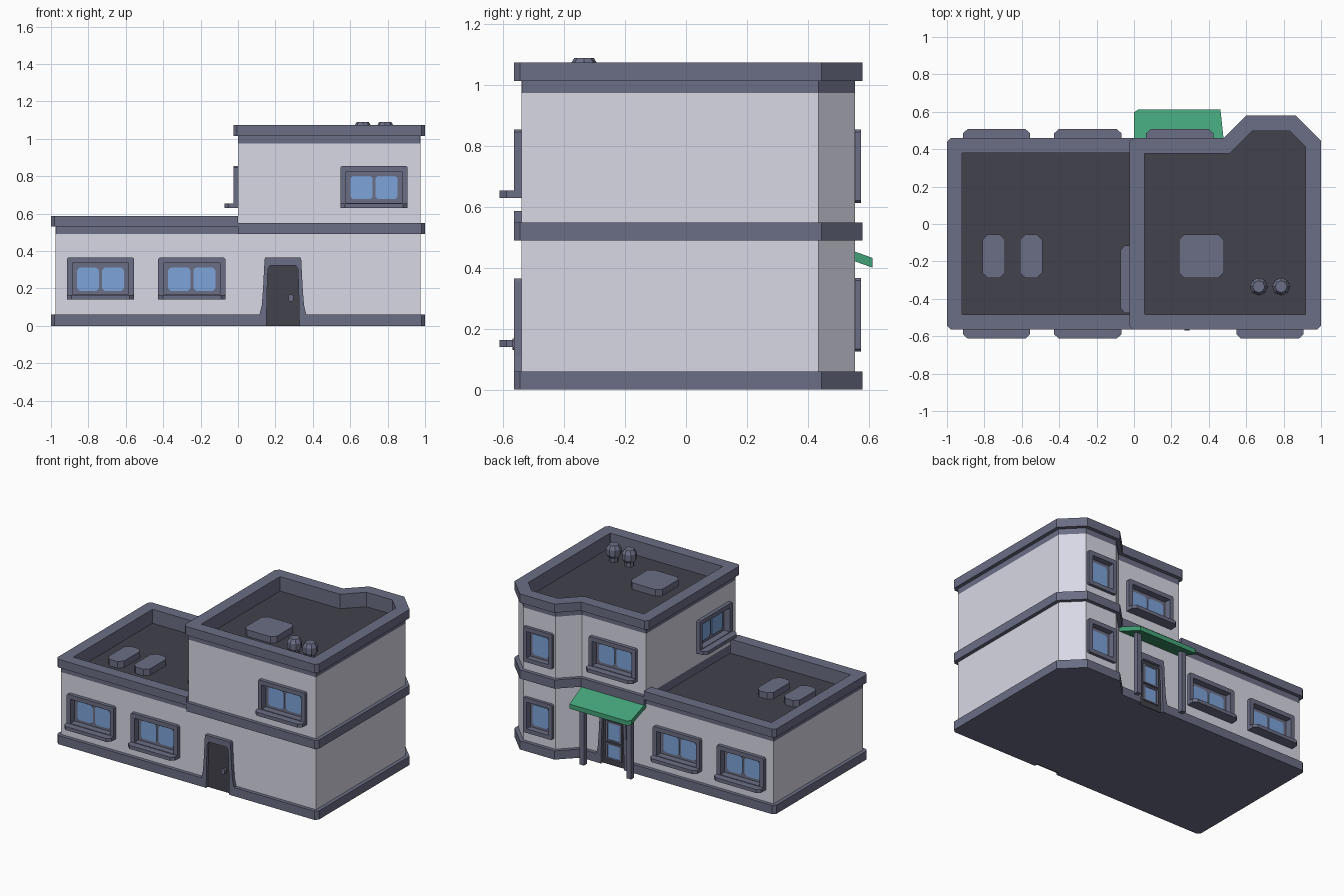
import bpy, bmesh, math
from mathutils import Matrix, Vector

if "Cube" in bpy.data.objects:
    bpy.data.objects.remove(bpy.data.objects["Cube"])


def material(name, rgb):
    m = bpy.data.materials.new(name)
    m.diffuse_color = (*rgb, 1)
    m.use_nodes = True
    m.node_tree.nodes["Principled BSDF"].inputs["Base Color"].default_value = m.diffuse_color
    return m


WALL = material("pale grey wall", (0.69, 0.69, 0.79))
TRIM = material("slate trim", (0.147, 0.157, 0.232))
DARK = material("charcoal", (0.054, 0.055, 0.072))
GLASS = material("blue glass", (0.21, 0.37, 0.70))
GREEN = material("green canopy", (0.056, 0.37, 0.19))
ID = Matrix.Identity(4)


# ---------- mesh helpers ----------
def finish(name, bm, mats, mtx):
    bmesh.ops.recalc_face_normals(bm, faces=bm.faces)
    me = bpy.data.meshes.new(name)
    bm.to_mesh(me)
    bm.free()
    for m in mats:
        me.materials.append(m)
    me.transform(mtx)
    ob = bpy.data.objects.new(name, me)
    bpy.context.collection.objects.link(ob)
    return ob


def loft(name, loops, mat, top=None, mtx=ID):
    """Stack of (outline, z) loops, capped at both ends."""
    bm = bmesh.new()
    rows = [[bm.verts.new((x, y, z)) for x, y in poly] for poly, z in loops]
    n = len(rows[0])
    for a, b in zip(rows, rows[1:]):
        for i in range(n):
            j = (i + 1) % n
            bm.faces.new((a[i], a[j], b[j], b[i]))
    bm.faces.new(rows[0][::-1])
    bm.faces.new(rows[-1]).material_index = 1 if top else 0
    return finish(name, bm, [mat, top] if top else [mat], mtx)


def prism(name, poly, z0, z1, mat, top=None, mtx=ID):
    return loft(name, [(poly, z0), (poly, z1)], mat, top, mtx)


def ring(name, outer, inner, z0, z1, mat, closed=True, mtx=ID):
    """Band between two matching outlines; open bands get end caps."""
    bm = bmesh.new()
    n = len(outer)
    ob, ot, ib, it = [[bm.verts.new((x, y, z)) for x, y in p]
                      for p, z in ((outer, z0), (outer, z1), (inner, z0), (inner, z1))]
    for i in range(n if closed else n - 1):
        j = (i + 1) % n
        for a, b in ((ob, ot), (ot, it), (it, ib), (ib, ob)):
            bm.faces.new((a[i], a[j], b[j], b[i]))
    if not closed:
        for k in (0, n - 1):
            bm.faces.new((ob[k], ot[k], it[k], ib[k]))
    return finish(name, bm, [mat], mtx)


# ---------- outline helpers ----------
def rect(x0, y0, x1, y1):
    return [(x0, y0), (x1, y0), (x1, y1), (x0, y1)]


def inset(poly, d):
    out, n = [], len(poly)
    for i in range(n):
        p, a, b = Vector(poly[i]), Vector(poly[i - 1]), Vector(poly[(i + 1) % n])
        e, f = (p - a).normalized(), (b - p).normalized()
        n1, n2 = Vector((-e.y, e.x)), Vector((-f.y, f.x))
        out.append(tuple(p + (n1 + n2) * d / (1 + n1.dot(n2))))
    return out


def chamfer(poly, c, test=lambda x: True):
    """Cut the right-angled corners whose x passes the test."""
    out, n = [], len(poly)
    for i in range(n):
        p, a, b = Vector(poly[i]), Vector(poly[i - 1]), Vector(poly[(i + 1) % n])
        e, f = (a - p).normalized(), (b - p).normalized()
        if abs(e.dot(f)) < 0.01 and test(p.x):
            out += [tuple(p + e * c), tuple(p + f * c)]
        else:
            out.append(tuple(p))
    return out


DOOR_X = 0.24


def footprint(xl, notch=False):
    """Plan with the angled bay at the back right, optional door gaps."""
    a, b = DOOR_X - 0.1, DOOR_X + 0.1
    front = [(a, -.565), (a, -.54), (b, -.54), (b, -.565)] if notch else []
    back = [(b, .46), (b, .435), (a, .435), (a, .46)] if notch else []
    return ([(xl, -.565)] + front + [(1, -.565), (1, .445), (.865, .58), (.6, .58), (.48, .46)]
            + back + [(xl, .46)])


# ---------- lower storey ----------
prism("base_plinth", chamfer(footprint(-1, True), .02, lambda x: abs(x) > .99), 0, .06, TRIM)
lower_walls = prism("lower_walls", inset(footprint(-1), .025), .06, .49, WALL, DARK)

left = [(0, .46), (-1, .46), (-1, -.565), (0, -.565)]   # ends at the taller block


def left_path(d, c):
    p = [(0 if x > -.5 else x, y) for x, y in inset(left, d)]
    return chamfer(p, c, lambda x: x < -.5)


ring("left_frieze", left_path(.025, .001), left_path(.08, .001), .49, .53, TRIM, closed=False)
ring("left_parapet", left_path(0, .02), left_path(.08, .001), .53, .587, TRIM, closed=False)

# ---------- upper storey ----------
upper = footprint(-.025)
upper_wall = inset(upper, .025)
inner = chamfer(inset(upper, .082), .001)
prism("storey_band", chamfer(footprint(0), .02, lambda x: x > .9), .49, .55, TRIM)
upper_walls = prism("upper_walls", upper_wall, .55, .975, WALL, DARK)
ring("upper_frieze", chamfer(upper_wall, .001), inner, .975, 1.015, TRIM)
ring("upper_parapet", chamfer(upper, .02), inner, 1.015, 1.075, TRIM)


# ---------- windows, recessed into the walls ----------
def place(x, y, z, turn):
    return Matrix.Translation((x, y, z)) @ Matrix.Rotation(math.radians(turn), 4, 'Z')


UPRIGHT = Matrix.Rotation(math.pi / 2, 4, 'X')


def window(name, x, y, z, turn, w=.36, h=.225, panes=(-.067, .067), pw=.118, sill=True):
    plan = place(x, y, z, turn)
    m = plan @ UPRIGHT
    hw = w / 2
    opening = rect(-hw + .03, .028, hw - .03, h - .03)
    cutter = prism(name + "_cutter", opening, -.035, .03, TRIM, mtx=m)
    cutter.hide_render = True
    cutter.hide_viewport = True
    cut = (upper_walls if z > .5 else lower_walls).modifiers.new(name, 'BOOLEAN')
    cut.operation, cut.solver, cut.object = 'DIFFERENCE', 'EXACT', cutter
    cut.material_mode = 'TRANSFER'
    ring(name + "_frame", chamfer(rect(-hw, 0, hw, h), .008),
         chamfer(opening, .001), 0, .025 if sill else .02, TRIM, mtx=m)
    prism(name + "_sash", inset(opening, -.005), -.045, -.02, TRIM, mtx=m)
    for px in panes:
        prism(name + "_pane", chamfer(rect(px - pw / 2, .047, px + pw / 2, h - .053), .014),
              -.022, -.015, GLASS, mtx=m)
    if sill:
        prism(name + "_sill", [(-hw, 0), (-hw, -.05), (-hw + .025, -.072),
                               (hw - .025, -.072), (hw, -.05), (hw, 0)], 0, .024, TRIM, mtx=plan)


for i, x in enumerate((-.735, -.247)):
    window(f"front_window_{i}", x, -.54, .14, 0)
    window(f"back_window_{i}", x, .435, .14, 180)
window("upper_front_window", .727, -.54, .63, 0)
window("upper_back_window", .245, .435, .63, 180)
window("upper_side_window", 0, -.295, .63, -90)
for i, z in enumerate((.125, .613)):
    window(f"bay_window_{i}", .733, .555, z, 180, w=.225, h=.242, panes=(0,), pw=.125, sill=False)


# ---------- doors ----------
def door(name, y, turn):
    m = place(DOOR_X, y, 0, turn) @ UPRIGHT
    o = [(-.125, 0), (-.125, .06), (-.113, .11), (-.106, .2), (-.098, .355), (-.094, .365)]
    i = [(-.088, 0), (-.087, .06), (-.086, .11), (-.084, .2), (-.08, .305), (-.068, .323)]
    o, i = [p + [(-x, z) for x, z in reversed(p)] for p in (o, i)]
    ring(name + "_surround", o, i, 0, .025, TRIM, closed=False, mtx=m)
    prism(name + "_leaf", i, -.005, .006, DARK, mtx=m)
    return m


m = door("front_door", -.54, 0)
prism("front_door_handle", chamfer(rect(.03, .13, .056, .168), .008), .004, .03, TRIM, mtx=m)
m = door("back_door", .435, 180)
for z0, z1 in ((.05, .14), (.175, .29)):
    ring("back_door_panel", rect(-.062, z0 - .01, .062, z1 + .01), rect(-.045, z0, .045, z1),
         .004, .014, TRIM, mtx=m)
    prism("back_door_glass", rect(-.046, z0, .046, z1), .004, .01, GLASS, mtx=m)

# ---------- porch canopy on posts ----------
slope = Matrix(((1, 0, 0, 0), (0, 1, 0, 0), (0, -.36, 1, .465 + .36 * .435), (0, 0, 0, 1)))
prism("canopy", [(0, .43), (.482, .43), (.462, .612), (.022, .612), (0, .597)], 0, .032, GREEN, mtx=slope)
for x in (.055, .415):
    prism("canopy_post", rect(x - .017, .513, x + .017, .547), 0, .44, TRIM)

# ---------- roof details ----------
for x0, x1, z in ((-.81, -.69, .49), (-.61, -.49, .49), (.24, .48, .975)):
    prism("roof_hatch", chamfer(rect(x0, -.29, x1, -.055), .03), z, z + .045, TRIM)


def octagon(x, y, r):
    return [(x + r * math.cos(k * math.pi / 4), y + r * math.sin(k * math.pi / 4)) for k in range(8)]


for x in (.667, .787):
    prof = ((.03, .975), (.03, 1.0), (.048, 1.025), (.048, 1.065), (.032, 1.09))
    loft("roof_vent", [(octagon(x, -.335, r), z) for r, z in prof], TRIM)
